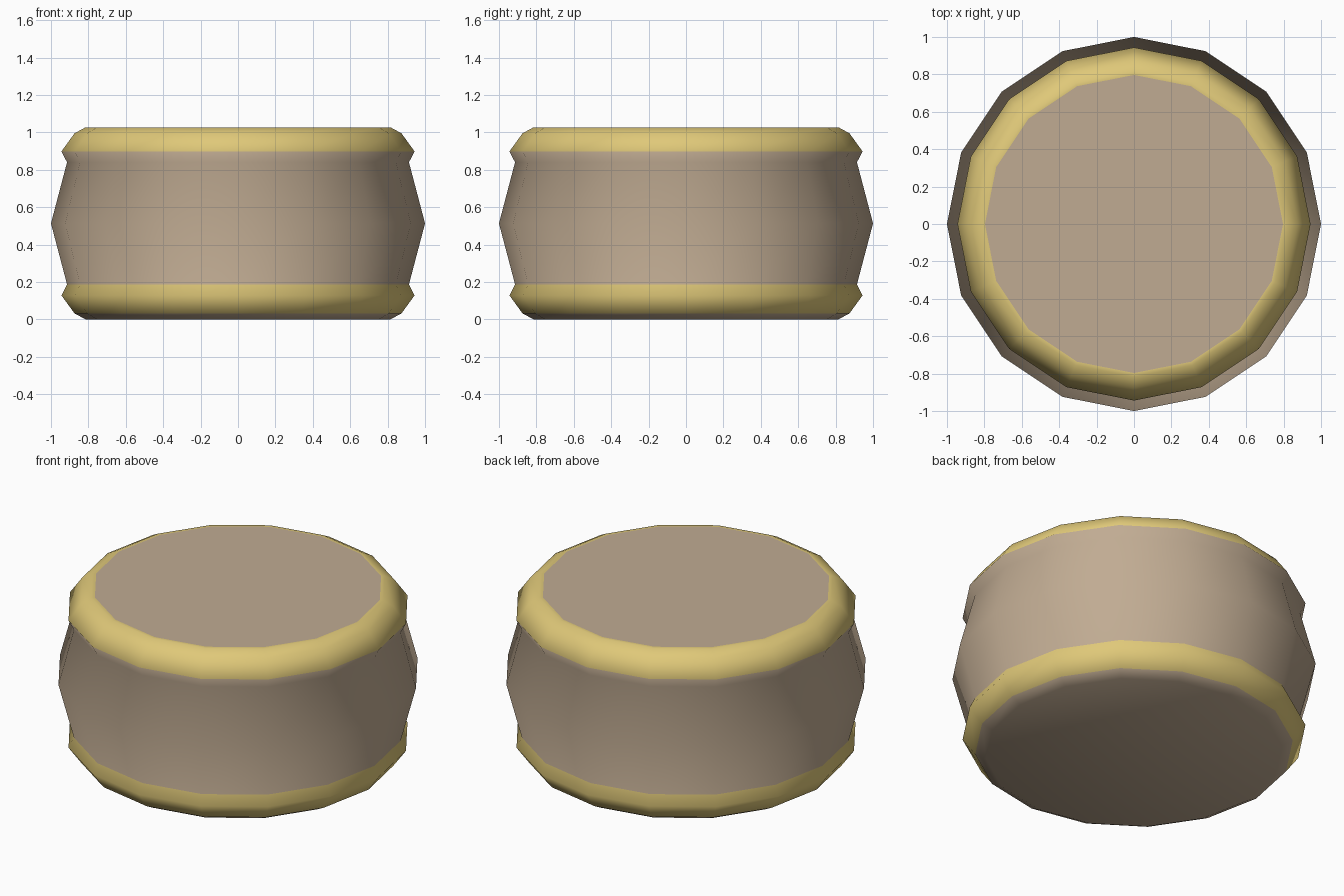
import bpy, bmesh, math

if "Cube" in bpy.data.objects:
    bpy.data.objects.remove(bpy.data.objects["Cube"])

SIDES = 16


def material(name, rgb):
    m = bpy.data.materials.new(name)
    m.diffuse_color = (*rgb, 1)
    m.use_nodes = True
    m.node_tree.nodes["Principled BSDF"].inputs["Base Color"].default_value = m.diffuse_color
    return m


tan = material("tan", (0.53, 0.41, 0.29))
yellow = material("soft yellow", (0.74, 0.58, 0.19))

# Barrel profile (radius, height), bottom to top
profile = [(0.815, 0), (0.874, 0.032), (0.944, 0.128), (0.914, 0.187),
           (1.0, 0.513), (0.914, 0.84), (0.944, 0.898), (0.874, 0.995),
           (0.817, 1.026), (0.797, 1.026)]
# Profile bands painted yellow: lower rim and upper rim
rim_bands = {1, 2, 6, 7, 8}

bm = bmesh.new()
rings = [[bm.verts.new((r * math.cos(math.tau * i / SIDES),
                        r * math.sin(math.tau * i / SIDES), z))
          for i in range(SIDES)] for r, z in profile]

# Side bands
for b in range(len(rings) - 1):
    for i in range(SIDES):
        j = (i + 1) % SIDES
        f = bm.faces.new((rings[b][i], rings[b][j], rings[b + 1][j], rings[b + 1][i]))
        f.material_index = 1 if b in rim_bands else 0

# Bottom and top discs
bm.faces.new(rings[0][::-1])
bm.faces.new(rings[-1])
for f in bm.faces:
    f.smooth = True

mesh = bpy.data.meshes.new("rimmed_drum")
bm.to_mesh(mesh)
bm.free()
mesh.materials.append(tan)
mesh.materials.append(yellow)
bpy.context.collection.objects.link(bpy.data.objects.new("rimmed_drum", mesh))
